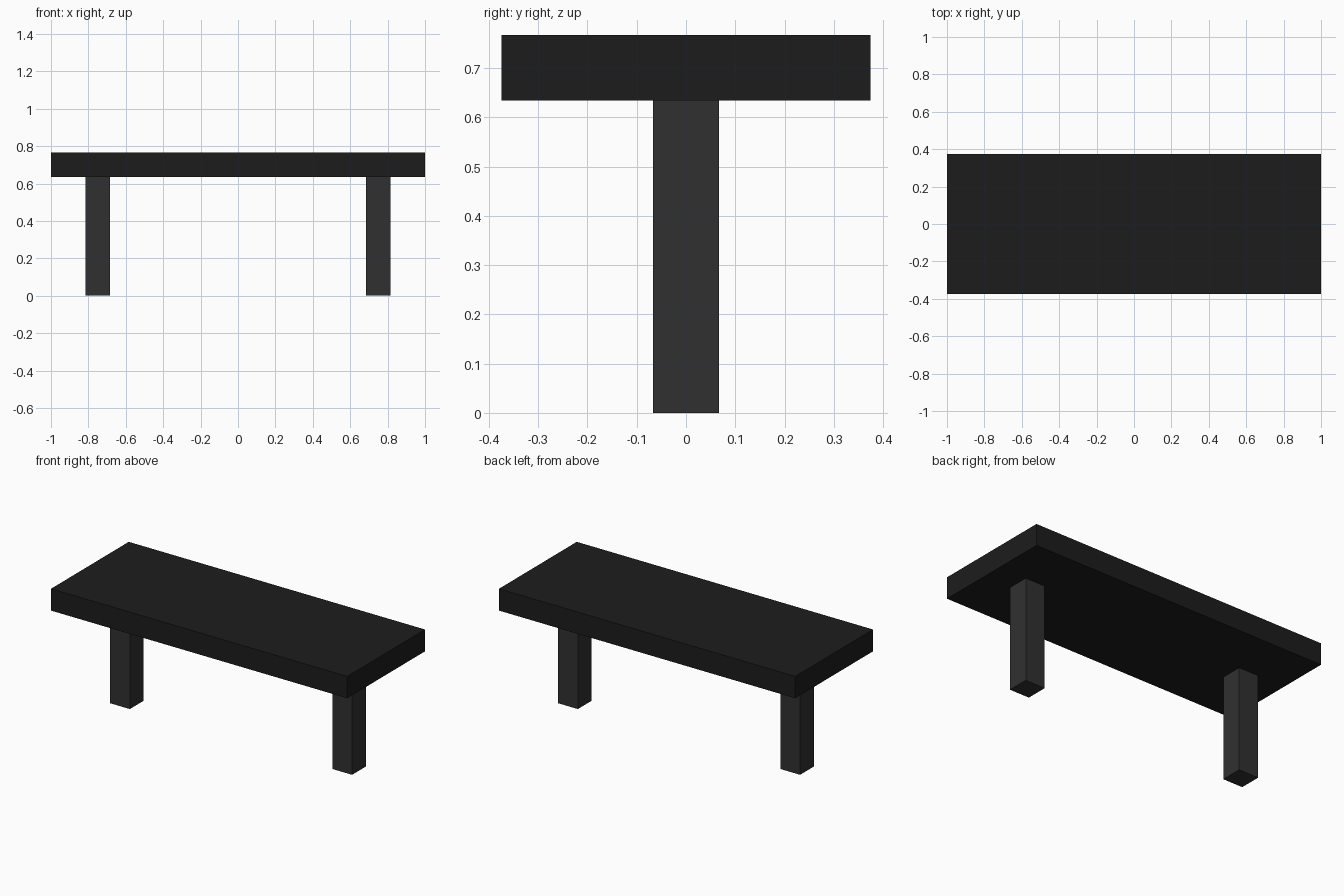
import bpy

if "Cube" in bpy.data.objects:
    bpy.data.objects.remove(bpy.data.objects["Cube"])


def material(name, value):
    mat = bpy.data.materials.new(name)
    mat.diffuse_color = (value, value, value, 1)
    mat.use_nodes = True
    mat.node_tree.nodes["Principled BSDF"].inputs["Base Color"].default_value = mat.diffuse_color
    return mat


def box(name, size, center, mat):
    bpy.ops.mesh.primitive_cube_add(size=1, location=center)
    ob = bpy.context.object
    ob.name = name
    ob.scale = size
    bpy.ops.object.transform_apply(location=False, rotation=False, scale=True)
    ob.data.materials.append(mat)
    return ob


black = material("black_top", 0.012)
charcoal = material("charcoal_legs", 0.03)

THICK = 0.133
LEG_H = 0.634

# Slab seat
box("bench_top", (2, 0.75, THICK), (0, 0, LEG_H + THICK / 2), black)

# Two square centre posts
for side, x in (("left", -0.75), ("right", 0.75)):
    box(side + "_leg", (THICK, THICK, LEG_H), (x, 0, LEG_H / 2), charcoal)
